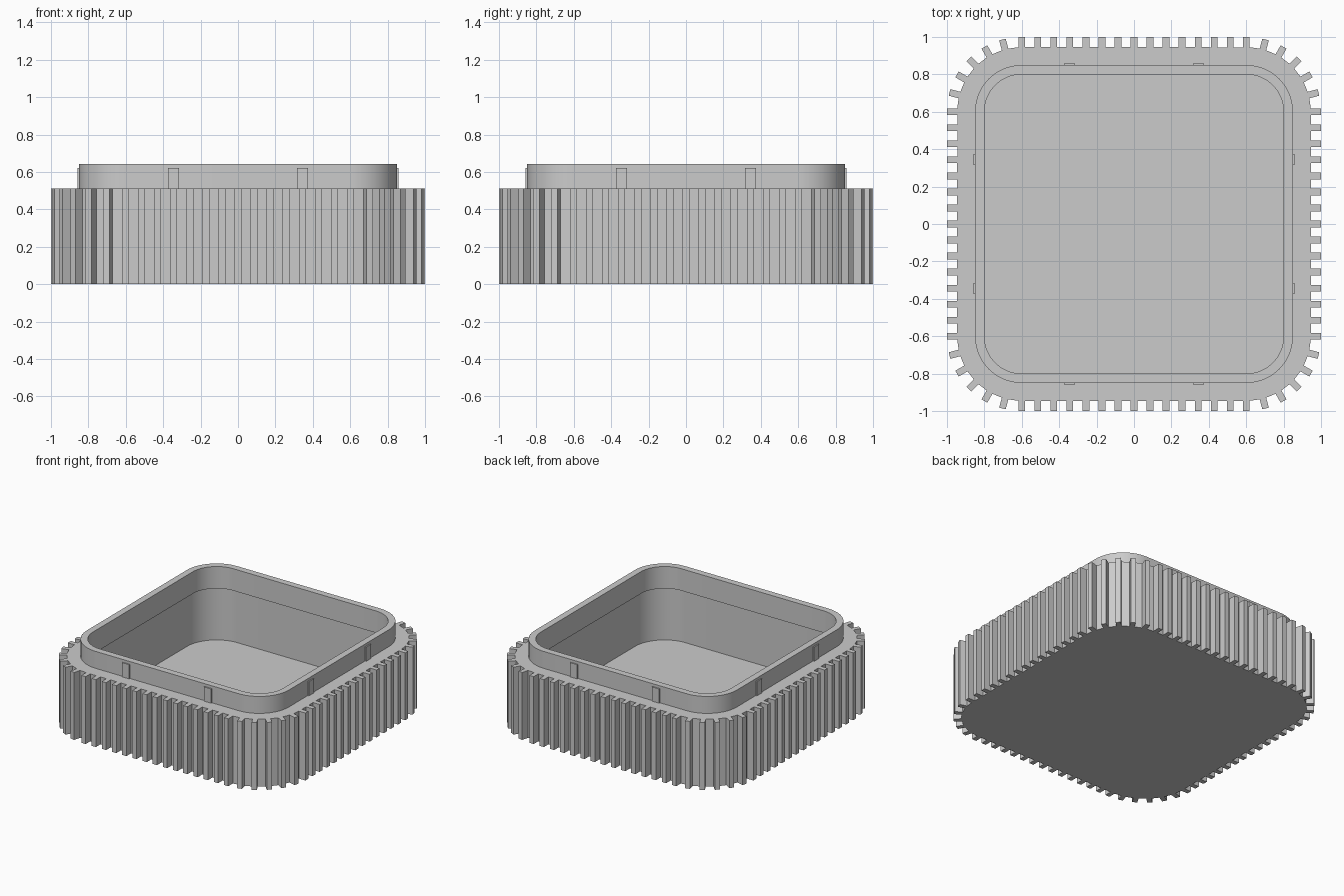
import bpy, bmesh
from math import sin, cos, radians, pi
from mathutils import Vector, Matrix

if "Cube" in bpy.data.objects:
    bpy.data.objects.remove(bpy.data.objects["Cube"])

CORE = 0.60        # centre of every corner arc
BODY_R, TOOTH_R, CAVITY_R, LIP_IN_R = 0.345, 0.40, 0.25, 0.20
BODY_TOP, LIP_TOP, LIP_BOTTOM, FLOOR = 0.513, 0.642, 0.475, 0.06
TOOTH_W = 0.036

grey = bpy.data.materials.new("light grey plastic")
grey.diffuse_color = (0.6, 0.6, 0.6, 1)
grey.use_nodes = True
grey.node_tree.nodes["Principled BSDF"].inputs["Base Color"].default_value = grey.diffuse_color


def rounded_square(r, seg=16):
    """Counter-clockwise outline with corner arcs of radius r."""
    pts = []
    for k in range(4):
        rot = Matrix.Rotation(k * pi / 2, 2)
        for i in range(seg + 1):
            a = pi / 2 * i / seg
            pts.append(rot @ Vector((CORE + r * cos(a), CORE + r * sin(a))))
    return pts


def toothed_square():
    """Counter-clockwise outline with rectangular grip ribs all round."""
    pts = []
    for k in range(4):
        rot = Matrix.Rotation(k * pi / 2, 2)
        # straight side ribs, then the fanned ribs of the corner
        ribs = [(CORE * (i / 7 - 1), 0) for i in range(15)]
        ribs += [(CORE, radians(15 * j)) for j in range(1, 6)]
        for y, a in ribs:
            n, t = Vector((cos(a), sin(a))), Vector((-sin(a), cos(a)))
            c = Vector((CORE, y))
            for r, s in ((BODY_R, -1), (TOOTH_R, -1), (TOOTH_R, 1), (BODY_R, 1)):
                pts.append(rot @ (c + n * r + t * s * TOOTH_W / 2))
    return pts


def finish(name, bm):
    bmesh.ops.recalc_face_normals(bm, faces=bm.faces)
    me = bpy.data.meshes.new(name)
    bm.to_mesh(me)
    bm.free()
    me.materials.append(grey)
    ob = bpy.data.objects.new(name, me)
    bpy.context.collection.objects.link(ob)
    return ob


def prism(name, pts, z0, z1):
    bm = bmesh.new()
    lo = [bm.verts.new((p.x, p.y, z0)) for p in pts]
    hi = [bm.verts.new((p.x, p.y, z1)) for p in pts]
    bm.faces.new(lo[::-1])
    bm.faces.new(hi)
    for i in range(len(pts)):
        j = (i + 1) % len(pts)
        bm.faces.new((lo[i], lo[j], hi[j], hi[i]))
    return finish(name, bm)


def tube(name, outer, inner, z0, z1):
    bm = bmesh.new()
    rings = [[bm.verts.new((p.x, p.y, z)) for p in pts]
             for pts, z in ((outer, z0), (outer, z1), (inner, z1), (inner, z0))]
    n = len(outer)
    for a in range(4):
        r, s = rings[a], rings[(a + 1) % 4]
        for i in range(n):
            j = (i + 1) % n
            bm.faces.new((r[i], r[j], s[j], s[i]))
    return finish(name, bm)


def smooth(ob):
    bpy.ops.object.select_all(action='DESELECT')
    ob.select_set(True)
    bpy.context.view_layer.objects.active = ob
    bpy.ops.object.shade_smooth_by_angle(angle=radians(25))


# ribbed box body, hollowed out
body = prism("ribbed_body", toothed_square(), 0, BODY_TOP)
cutter = prism("cavity_cutter", rounded_square(CAVITY_R), FLOOR, 1.0)
cutter.hide_render = True
mod = body.modifiers.new("cavity", 'BOOLEAN')
mod.operation, mod.solver, mod.object = 'DIFFERENCE', 'EXACT', cutter
bpy.context.view_layer.objects.active = body
bpy.ops.object.modifier_apply(modifier=mod.name)
bpy.data.objects.remove(cutter)
smooth(body)

# thin lip set into the cavity
smooth(tube("lip", rounded_square(CAVITY_R), rounded_square(LIP_IN_R),
            LIP_BOTTOM, LIP_TOP))

# two snap tabs on each side of the lip
for k in range(4):
    for s in (-1, 1):
        bm = bmesh.new()
        bmesh.ops.create_cube(bm, size=1)
        z0, z1 = BODY_TOP, 0.621
        bm.transform(Matrix.Rotation(k * pi / 2, 4, 'Z')
                     @ Matrix.Translation((0.844, s * 0.345, (z0 + z1) / 2))
                     @ Matrix.Diagonal((0.03, 0.06, z1 - z0, 1)))
        finish("snap_tab", bm)
